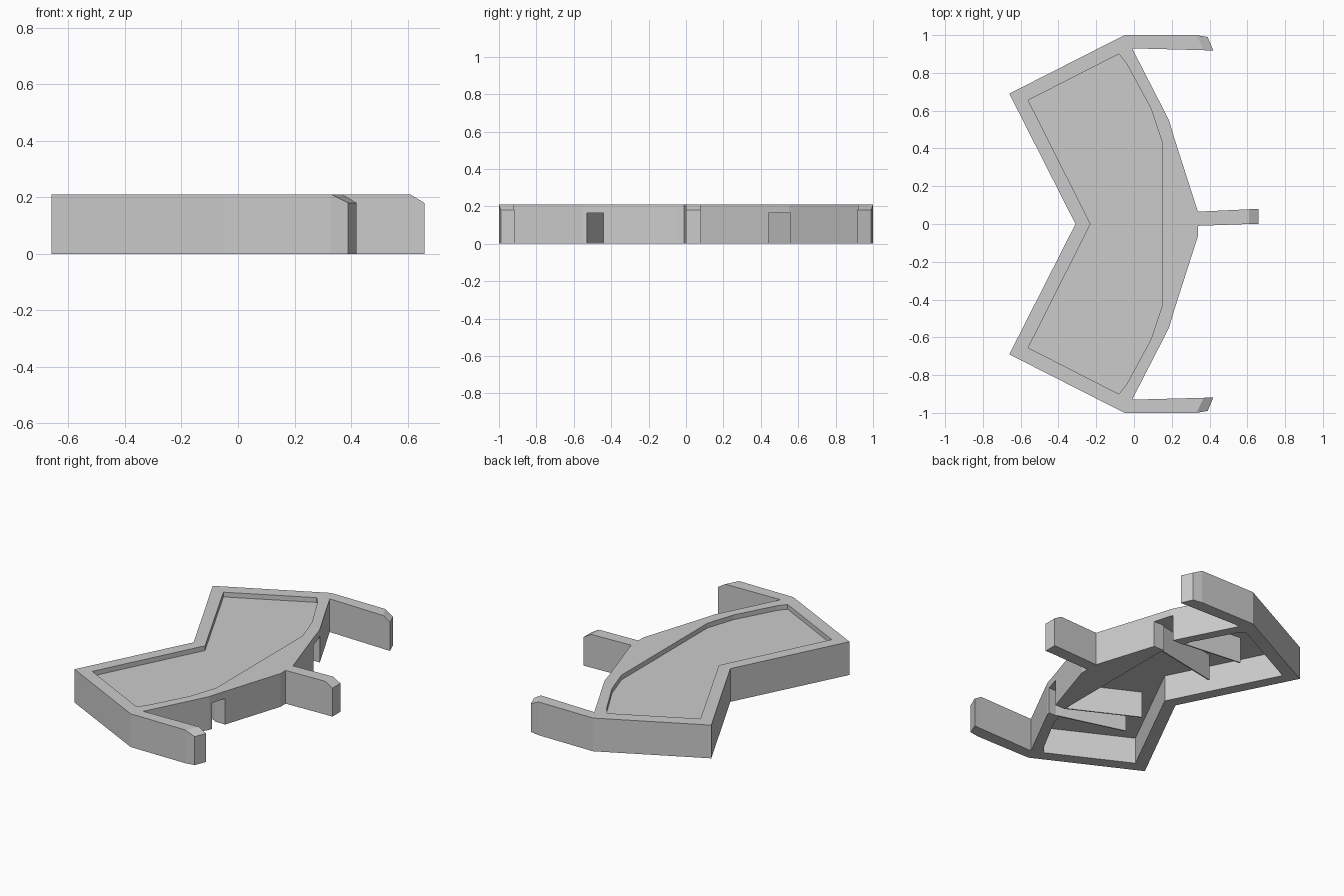
import bpy, bmesh

if "Cube" in bpy.data.objects:
    bpy.data.objects.remove(bpy.data.objects["Cube"])

H = 0.21        # overall height
FLOOR = 0.18    # recessed deck level
UNDER = 0.165   # underside of the deck


def finish(name, bm):
    bmesh.ops.recalc_face_normals(bm, faces=bm.faces[:])
    me = bpy.data.meshes.new(name)
    bm.to_mesh(me)
    bm.free()
    ob = bpy.data.objects.new(name, me)
    bpy.context.scene.collection.objects.link(ob)
    return ob


def prism(name, pts, z0, z1):
    bm = bmesh.new()
    face = bm.faces.new([bm.verts.new((x, y, z0)) for x, y in pts])
    ext = bmesh.ops.extrude_face_region(bm, geom=[face])
    for v in ext["geom"]:
        if isinstance(v, bmesh.types.BMVert):
            v.co.z = z1
    return finish(name, bm)


def prong(name, sections):
    """Loft of cross-sections (point a, point b, top height)."""
    bm = bmesh.new()
    loops = []
    for a, b, top in sections:
        loops.append([bm.verts.new(p) for p in
                      ((*a, 0), (*b, 0), (*b, top), (*a, top))])
    for l, m in zip(loops, loops[1:]):
        for i in range(4):
            j = (i + 1) % 4
            bm.faces.new((l[i], l[j], m[j], m[i]))
    bm.faces.new(loops[0])
    bm.faces.new(loops[-1])
    return finish(name, bm)


def mirrored(half):
    return half + [(x, -y) for x, y in reversed(half) if abs(y) > 1e-6]


# Chevron body, outlined from the rear notch round to the front
body = prism("body", mirrored([
    (-0.31, 0), (-0.66, 0.69), (-0.05, 1.0), (-0.01, 0.93),
    (0.185, 0.55), (0.21, 0.465), (0.34, 0.06)]), 0, H)

# Inner outline shared by the top recess and the hollow underside
inner = mirrored([(-0.23, 0), (-0.56, 0.655), (-0.08, 0.90), (-0.04, 0.85),
                  (0.09, 0.61), (0.15, 0.43)])
cutters = [prism("recess_cutter", inner, FLOOR, 0.4),
           prism("hollow_cutter", inner, -0.2, UNDER)]

# Channel openings in the front wall
for y0, y1 in ((0.44, 0.56), (-0.53, -0.44)):
    cutters.append(prism("channel_cutter",
                         [(0.04, y0), (0.3, y0), (0.3, y1), (0.04, y1)],
                         -0.1, UNDER - 0.001))

for c in cutters:
    c.hide_render = True
    mod = body.modifiers.new("cut", "BOOLEAN")
    mod.operation = "DIFFERENCE"
    mod.solver = "EXACT"
    mod.object = c

# Bake the cuts and remove the cutters
bpy.context.view_layer.update()
baked = bpy.data.meshes.new_from_object(
    body.evaluated_get(bpy.context.evaluated_depsgraph_get()))
body.modifiers.clear()
body.data = baked
for c in cutters:
    bpy.data.objects.remove(c)

# Side arms with sloped tips
for s, side in ((1, "left"), (-1, "right")):
    prong(side + "_arm", [
        ((-0.05, s), (-0.01, 0.93 * s), H),
        ((0.33, s), (0.37, 0.92 * s), H),
        ((0.39, 0.99 * s), (0.42, 0.918 * s), FLOOR)])

# Centre prong with sloped tip
prong("centre_prong", [
    ((0.33, 0.065), (0.33, -0.01), H),
    ((0.61, 0.078), (0.61, 0), H),
    ((0.66, 0.08), (0.66, 0), FLOOR)])

# Thin flaring channel walls below the deck
T = 0.004
for i, (a, b) in enumerate((
        ((0.15, 0.564), (-0.28, 0.61)), ((0.16, 0.43), (-0.27, 0.345)),
        ((0.15, -0.435), (-0.25, -0.23)), ((0.14, -0.53), (-0.28, -0.41)))):
    prism("channel_wall_%d" % (i + 1),
          [(a[0], a[1] - T), (a[0], a[1] + T), (b[0], b[1] + T), (b[0], b[1] - T)],
          0, UNDER + 0.005)
